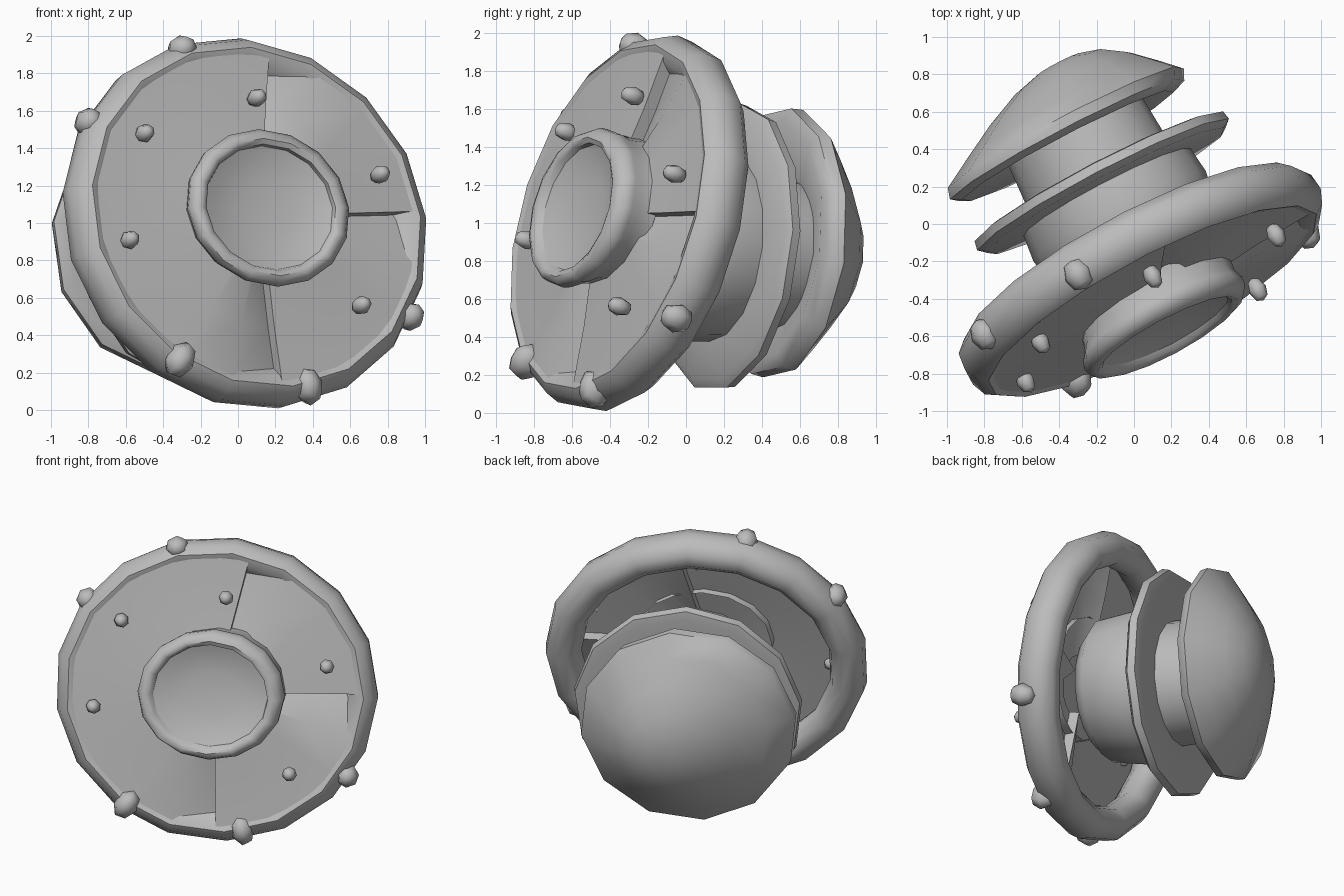
import bpy, bmesh, math
from mathutils import Vector, Matrix

cube = bpy.data.objects.get("Cube")
if cube:
    bpy.data.objects.remove(cube, do_unlink=True)

grey = bpy.data.materials.new("plain grey")
grey.use_nodes = True
grey.diffuse_color = (0.5, 0.5, 0.5, 1)
grey.node_tree.nodes["Principled BSDF"].inputs["Base Color"].default_value = (0.5, 0.5, 0.5, 1)


def frame(axis, origin):
    """Matrix whose local z runs along the axis and local y is as upright as possible."""
    z = Vector(axis).normalized()
    x = Vector((0, 0, 1)).cross(z).normalized()
    m = Matrix((x, z.cross(x), z)).transposed().to_4x4()
    m.translation = Vector(origin)
    return m


FRONT = frame((0.45, -0.84, 0.25), (0.04, -0.3, 1.0))
BACK = frame((0.46, -0.88, 0.11), (-0.17, 0.22, 0.87))
CAP = frame((-0.46, 0.88, -0.09), (-0.36, 0.47, 0.9))


def finish(name, bm, matrix, angle=50):
    bmesh.ops.recalc_face_normals(bm, faces=bm.faces)
    mesh = bpy.data.meshes.new(name)
    bm.to_mesh(mesh)
    bm.free()
    mesh.materials.append(grey)
    obj = bpy.data.objects.new(name, mesh)
    obj.matrix_world = matrix
    bpy.context.collection.objects.link(obj)
    bpy.ops.object.select_all(action='DESELECT')
    obj.select_set(True)
    bpy.context.view_layer.objects.active = obj
    bpy.ops.object.shade_smooth_by_angle(angle=math.radians(angle))


def lathe(name, profile, sides, matrix, closed=False, lean=(0, 0), turn=0.0, wide=1.0):
    """Spin (radius, height) points about local z; lean shears with height, wide makes an oval."""
    bm = bmesh.new()
    rows = []
    for r, h in profile:
        cx, cy = lean[0] * h, lean[1] * h
        if r == 0:
            rows.append([bm.verts.new((cx, cy, h))] * sides)
        else:
            rows.append([bm.verts.new((wide * r * math.cos(a) + cx, r * math.sin(a) + cy, h))
                         for a in (turn + math.tau * i / sides for i in range(sides))])
    pairs = list(zip(rows, rows[1:]))
    if closed:
        pairs.append((rows[-1], rows[0]))
    for low, high in pairs:
        for i in range(sides):
            j = (i + 1) % sides
            bm.faces.new(dict.fromkeys((low[i], low[j], high[j], high[i])))
    finish(name, bm, matrix)


# Large, slightly oval outer ring
OVAL = 1.055
lathe("outer_ring", [(0.88, 0.115), (0.94, 0.135), (0.99, 0.1), (1.02, 0.02), (1.01, -0.07),
                     (0.95, -0.13), (0.87, -0.14), (0.81, -0.09), (0.79, -0.02), (0.82, 0.05)],
      17, FRONT, closed=True, wide=OVAL)

# Dish of overlapping panels, each starting with a sunken wedge
DROP = 0.07
bm = bmesh.new()
for first, last in ((78, 2), (2, -88), (-88, -282)):
    columns = round((first - last) / 18)
    strip = []
    for k in range(columns + 1):
        a = math.radians(first + (last - first) * k / columns)
        drop = DROP if k == 0 else 0.0
        strip.append([bm.verts.new((OVAL * r * math.cos(a), r * math.sin(a), h - drop))
                      for r, h in ((0.2, 0.17), (0.6, 0.135), (0.91, 0.125))])
    # Step wall up to the neighbouring panel
    strip.insert(0, [bm.verts.new(v.co + Vector((0, 0, DROP))) for v in strip[0]])
    for left, right in zip(strip, strip[1:]):
        for n in range(2):
            bm.faces.new((left[n], left[n + 1], right[n + 1], right[n]))
bmesh.ops.remove_doubles(bm, verts=bm.verts, dist=0.0001)
finish("dish_panels", bm, FRONT, 30)

# Front hub: thick rounded rim around a shallow bowl
HUB = FRONT @ Matrix.Translation((0.05, 0.06, 0.0))
lathe("hub_rim", [(0.4, 0.1), (0.405, 0.2), (0.43, 0.25), (0.435, 0.29), (0.415, 0.33),
                  (0.38, 0.345), (0.35, 0.33), (0.335, 0.28)],
      16, HUB, lean=(-0.2, -0.18), wide=1.12)
lathe("hub_bowl", [(0.35, 0.305), (0.27, 0.275), (0.15, 0.255), (0, 0.25)],
      16, HUB, lean=(-0.2, -0.18), wide=1.12)

# Rear body, flange and cap
lathe("body", [(0, 0.58), (0.38, 0.56), (0.48, 0.47), (0.52, 0.2), (0.5, 0.02),
               (0.42, -0.02), (0.4, -0.34)], 16, BACK)
lathe("flange", [(0.45, 0.06), (0.72, 0.05), (0.765, 0.02), (0.755, -0.03),
                 (0.7, -0.04), (0.4, -0.03)], 13, BACK, turn=0.12)
lathe("rear_cap", [(0.36, 0.02), (0.64, -0.05), (0.71, -0.02), (0.715, 0.04), (0.59, 0.13),
                   (0.43, 0.24), (0.27, 0.325), (0.13, 0.365), (0, 0.375)],
      12, CAP, lean=(-0.38, -0.12), turn=0.15)


# Studs: small faceted pebbles pointing along the front axis
def stud(name, place, size):
    bm = bmesh.new()
    bmesh.ops.create_uvsphere(bm, u_segments=7, v_segments=4, radius=1)
    local = FRONT.inverted() @ Vector(place)
    out = math.atan2(local.y, local.x)
    bm.transform(FRONT @ Matrix.Translation(local) @ Matrix.Rotation(out, 4, 'Z')
                 @ Matrix.Diagonal((*size, 1)))
    finish(name, bm, Matrix(), 60)


dish_places = [(0.1, -0.28, 1.67), (-0.5, -0.63, 1.48), (0.76, -0.06, 1.26),
               (0.66, -0.35, 0.56), (-0.58, -0.84, 0.91)]
for i, place in enumerate(dish_places):
    stud(f"dish_stud_{i + 1}", place, (0.05, 0.05, 0.07))

ring_places = [(-0.3, -0.27, 1.93), (-0.8, -0.59, 1.54), (-0.31, -0.84, 0.27),
               (0.37, -0.48, 0.13), (0.92, -0.05, 0.5)]
for i, place in enumerate(ring_places):
    reach = 0.11 if i in (2, 3) else 0.075
    stud(f"ring_stud_{i + 1}", place, (reach, 0.08, 0.09))
